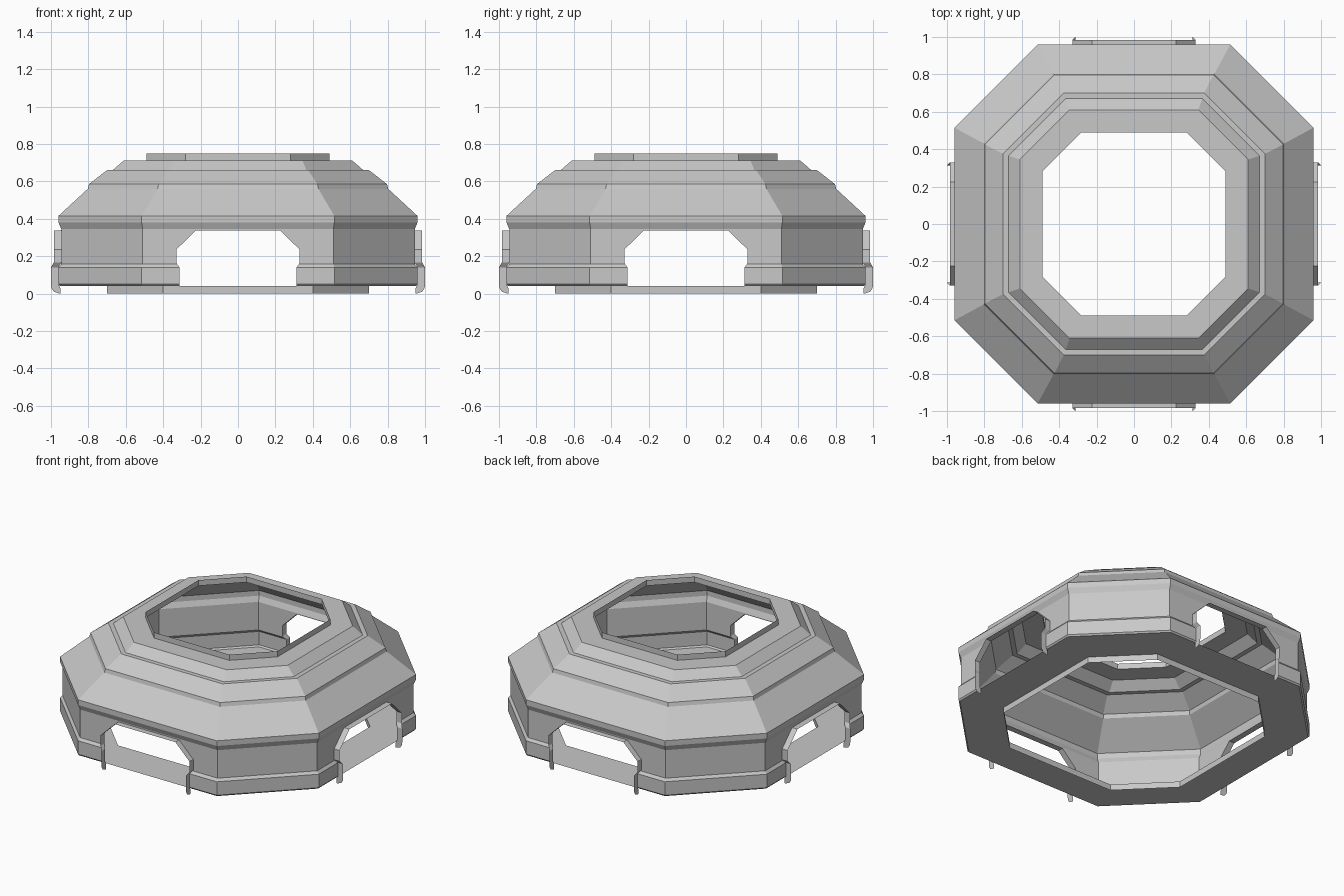
import bpy, bmesh, math
from mathutils import Matrix

cube = bpy.data.objects.get("Cube")
if cube:
    bpy.data.objects.remove(cube, do_unlink=True)

grey = bpy.data.materials.new("plain_grey")
grey.use_nodes = True
GREY = (0.58, 0.58, 0.58, 1)
grey.diffuse_color = GREY
grey.node_tree.nodes["Principled BSDF"].inputs["Base Color"].default_value = GREY


def make_object(name, quads):
    """Repeat quads of one quarter around the z axis and weld them."""
    bm = bmesh.new()
    for k in range(4):
        turn = Matrix.Rotation(k * math.pi / 2, 3, "Z")
        for quad in quads:
            bm.faces.new([bm.verts.new(turn @ Matrix.Identity(3) @ p)
                          for p in map(to_vector, quad)])
    bmesh.ops.remove_doubles(bm, verts=bm.verts, dist=0.0005)
    mesh = bpy.data.meshes.new(name)
    bm.to_mesh(mesh)
    bm.free()
    mesh.materials.append(grey)
    obj = bpy.data.objects.new(name, mesh)
    bpy.context.collection.objects.link(obj)
    return obj


def to_vector(p):
    return Matrix.Translation(p).to_translation()


def octagon_bands(levels):
    """Quarter of an octagonal shell: level = (reach, half side, height, doorway half width)."""
    quads = []
    for (r0, c0, z0, w0), (r1, c1, z1, w1) in zip(levels, levels[1:]):
        if w0 and w1:
            # wall on both sides of the doorway
            quads.append([(-c0, -r0, z0), (-w0, -r0, z0), (-w1, -r1, z1), (-c1, -r1, z1)])
            quads.append([(w0, -r0, z0), (c0, -r0, z0), (c1, -r1, z1), (w1, -r1, z1)])
        else:
            quads.append([(-c0, -r0, z0), (c0, -r0, z0), (c1, -r1, z1), (-c1, -r1, z1)])
        # diagonal side
        quads.append([(c0, -r0, z0), (r0, -c0, z0), (r1, -c1, z1), (c1, -r1, z1)])
    return quads


# Lower wall with doorways
wall = [
    (0.952, 0.511, 0.04, 0.313),
    (0.96, 0.515, 0.05, 0.313),
    (0.96, 0.515, 0.14, 0.313),
    (0.945, 0.51, 0.157, 0.325),
    (0.945, 0.51, 0.165, 0.33),
    (0.945, 0.51, 0.235, 0.33),
    (0.945, 0.51, 0.338, 0.225),
    (0.945, 0.51, 0.345, 0),
]
make_object("outer_wall", octagon_bands(wall))

# Stepped roof with upright rim
roof = [
    (0.945, 0.51, 0.345, 0),
    (0.96, 0.515, 0.38, 0),
    (0.96, 0.515, 0.415, 0),
    (0.803, 0.43, 0.56, 0),
    (0.797, 0.425, 0.585, 0),
    (0.70, 0.375, 0.66, 0),
    (0.67, 0.365, 0.66, 0),
    (0.61, 0.345, 0.712, 0),
    (0.49, 0.28, 0.712, 0),
    (0.49, 0.28, 0.75, 0),
]
make_object("stepped_roof", octagon_bands(roof))

# Floor ring with a lip below its inner edge
floor = [
    (0.70, 0.40, 0, 0),
    (0.70, 0.40, 0.04, 0),
    (0.952, 0.511, 0.04, 0),
]
make_object("floor_ring", octagon_bands(floor))

# Thin doorway frames: (half width, height, inner reach, outer reach)
side = [
    (0.313, 0, 0.95, 0.955),
    (0.313, 0.01, 0.95, 0.985),
    (0.313, 0.03, 0.95, 0.998),
    (0.313, 0.05, 0.96, 1.0),
    (0.313, 0.14, 0.96, 1.0),
    (0.33, 0.165, 0.945, 0.985),
    (0.33, 0.235, 0.945, 0.985),
    (0.225, 0.338, 0.945, 0.985),
]
arch = side + [(-x, z, a, b) for x, z, a, b in reversed(side)]
frame = [[(x0, -a0, z0), (x0, -b0, z0), (x1, -b1, z1), (x1, -a1, z1)]
         for (x0, z0, a0, b0), (x1, z1, a1, b1) in zip(arch, arch[1:])]
make_object("doorway_frames", frame)
